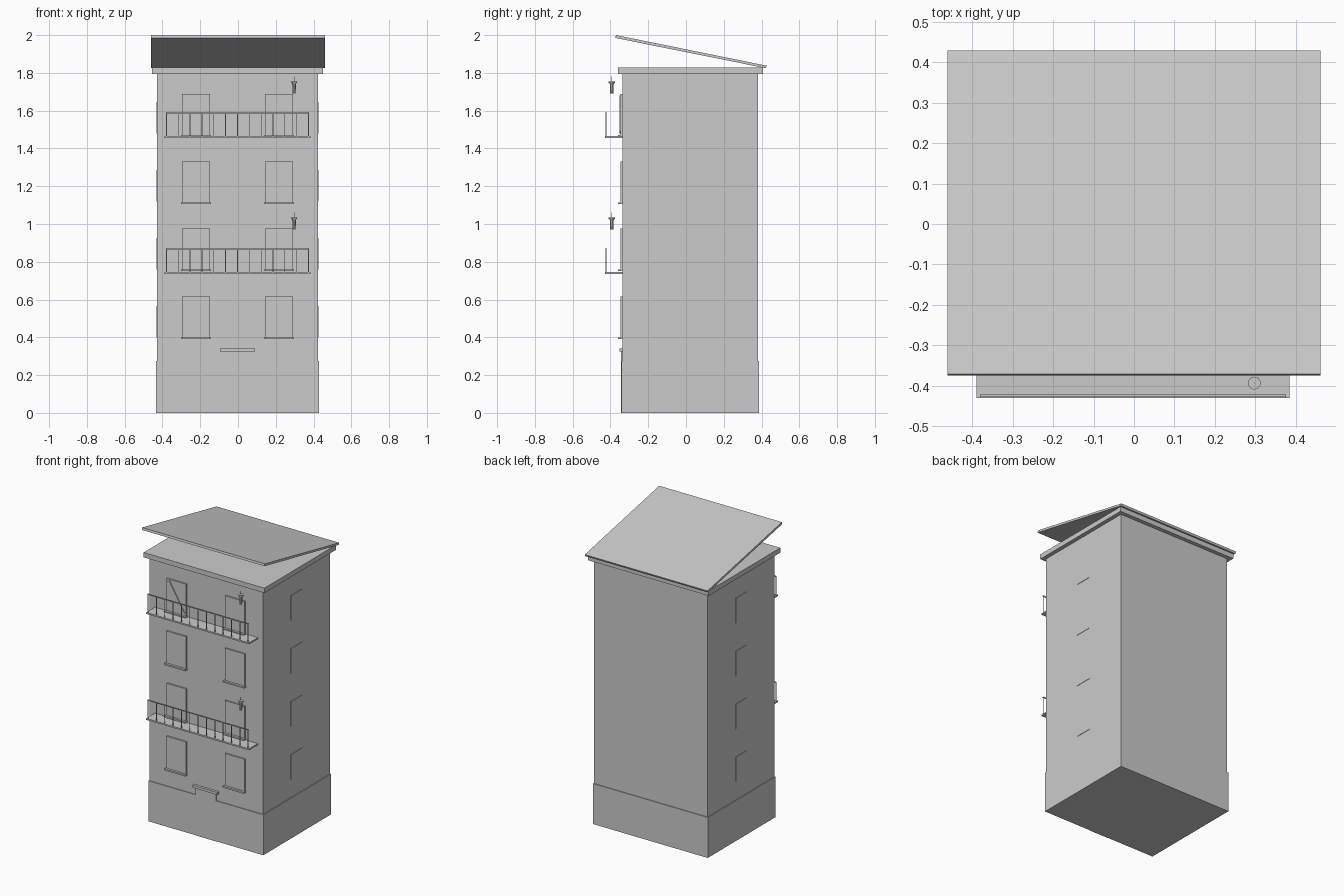
import bpy, bmesh, math
from mathutils import Matrix

if "Cube" in bpy.data.objects:
    bpy.data.objects.remove(bpy.data.objects["Cube"])

grey = bpy.data.materials.new("plain grey")
grey.diffuse_color = (0.6, 0.6, 0.6, 1)
grey.use_nodes = True
grey.node_tree.nodes["Principled BSDF"].inputs["Base Color"].default_value = grey.diffuse_color


def finish(name, bm):
    bmesh.ops.recalc_face_normals(bm, faces=bm.faces)
    me = bpy.data.meshes.new(name)
    bm.to_mesh(me)
    bm.free()
    me.materials.append(grey)
    ob = bpy.data.objects.new(name, me)
    bpy.context.collection.objects.link(ob)
    return ob


def add_box(bm, x0, x1, y0, y1, z0, z1):
    m = Matrix.Translation(((x0 + x1) / 2, (y0 + y1) / 2, (z0 + z1) / 2))
    m = m @ Matrix.Diagonal((x1 - x0, y1 - y0, z1 - z0, 1))
    bmesh.ops.create_cube(bm, size=1, matrix=m)


def box(name, *dims):
    bm = bmesh.new()
    add_box(bm, *dims)
    return finish(name, bm)


FRONT = -0.336

# Main volumes
box("walls", -0.429, 0.424, FRONT, 0.381, 0.0, 1.80)
box("plinth", -0.434, 0.429, -0.341, 0.386, 0.0, 0.275)
box("cornice", -0.456, 0.451, -0.361, 0.408, 1.795, 1.828)

# Tilted roof slab, extruded from its side profile
bm = bmesh.new()
profile = [(-0.374, 1.985), (0.422, 1.825), (0.428, 1.838), (-0.371, 2.0)]
face = bm.faces.new([bm.verts.new((-0.461, y, z)) for y, z in profile])
ext = bmesh.ops.extrude_face_region(bm, geom=[face])
bmesh.ops.translate(bm, vec=(0.922, 0, 0),
                    verts=[v for v in ext["geom"] if isinstance(v, bmesh.types.BMVert)])
finish("roof", bm)

# Front windows with sills
for row, z in enumerate((0.395, 0.755, 1.11, 1.467)):
    for side, x in (("left", -0.223), ("right", 0.217)):
        box(f"front_window_{side}_{row}", x - 0.074, x + 0.074, -0.346, FRONT + 0.003, z, z + 0.222)
        box(f"sill_{side}_{row}", x - 0.079, x + 0.079, -0.361, FRONT + 0.003, z - 0.005, z + 0.005)

# Side windows, thin plates on both flanks
for row in range(4):
    z = 0.40 + row * 0.36
    box(f"side_window_right_{row}", 0.42, 0.4265, -0.04, 0.08, z, z + 0.167)
    box(f"side_window_left_{row}", -0.4315, -0.425, -0.04, 0.08, z, z + 0.167)

# Door and its canopy
box("door", -0.08, 0.075, -0.343, FRONT + 0.003, 0.0, 0.327)
box("door_canopy", -0.096, 0.091, -0.353, FRONT + 0.003, 0.324, 0.341)

# Balconies with railings and flower pots
for level, z in (("lower", 0.735), ("upper", 1.455)):
    box(f"balcony_floor_{level}", -0.389, 0.384, -0.43, FRONT + 0.003, z, z + 0.01)
    bm = bmesh.new()
    for i in range(13):
        x = -0.379 + i * 0.0627
        add_box(bm, x - 0.002, x + 0.002, -0.426, -0.422, z + 0.008, z + 0.135)
    add_box(bm, -0.381, 0.376, -0.427, -0.421, z + 0.131, z + 0.137)
    finish(f"railing_{level}", bm)

    bm = bmesh.new()
    px, py = 0.297, -0.393
    for r1, r2, z0, z1 in ((0.008, 0.011, 0.235, 0.293), (0.016, 0.016, 0.291, 0.3)):
        bmesh.ops.create_cone(bm, cap_ends=True, segments=10, radius1=r1, radius2=r2, depth=z1 - z0,
                              matrix=Matrix.Translation((px, py, z + (z0 + z1) / 2)))
    add_box(bm, px - 0.001, px + 0.001, py - 0.001, py + 0.001, z + 0.298, z + 0.325)
    finish(f"flower_pot_{level}", bm)

# Plank leaning across the upper left window
plank = box("diagonal_plank", -0.01, 0.01, -0.004, 0.004, -0.112, 0.112)
plank.location = (-0.222, -0.348, 1.58)
plank.rotation_euler = (0, -math.atan2(0.108, 0.18), 0)
